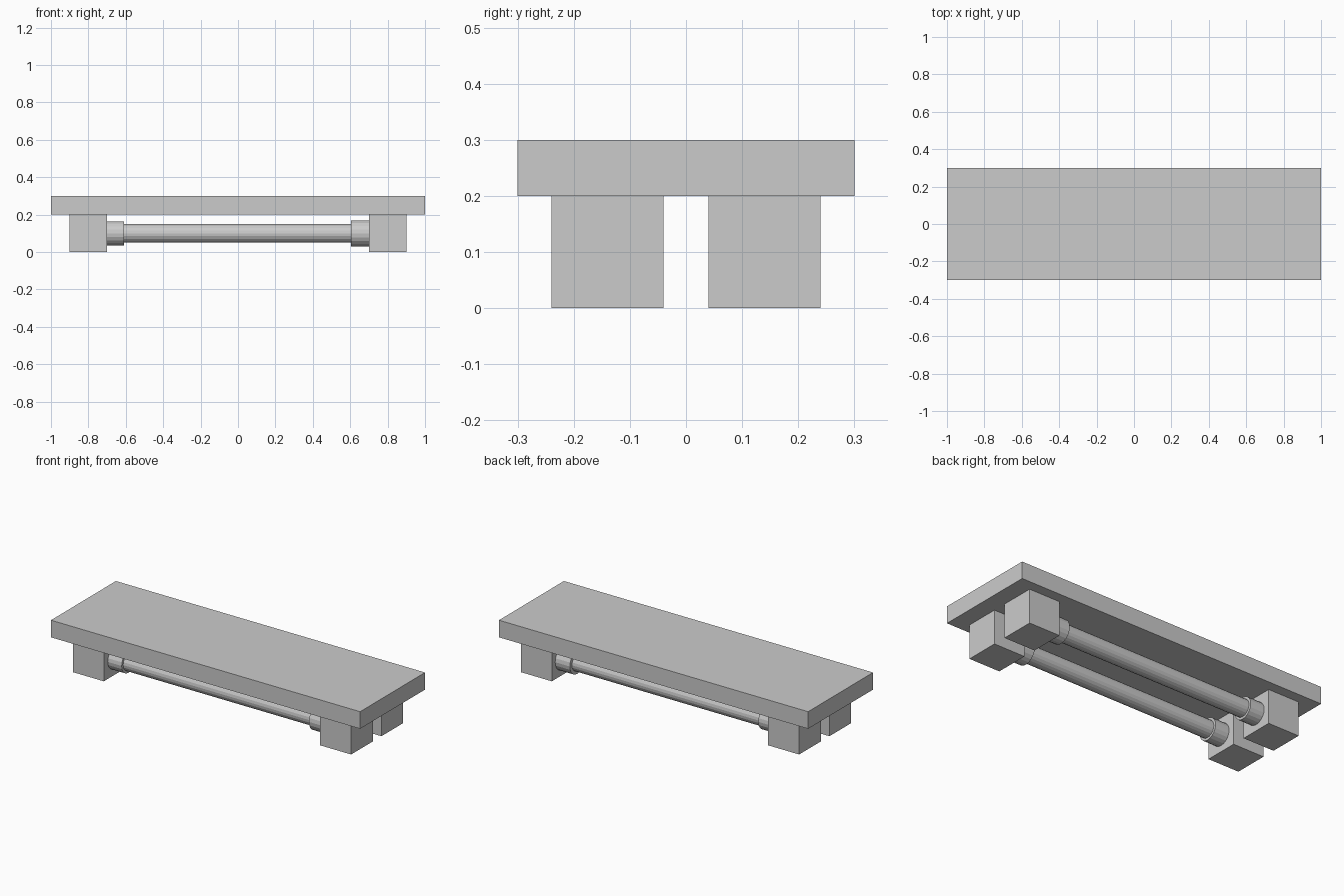
import bpy
from math import pi

if "Cube" in bpy.data.objects:
    bpy.data.objects.remove(bpy.data.objects["Cube"])


def box(name, size, loc):
    bpy.ops.mesh.primitive_cube_add(size=1, location=loc)
    ob = bpy.context.object
    ob.name = name
    ob.scale = size
    bpy.ops.object.transform_apply(location=False, rotation=False, scale=True)
    return ob


def rod(name, radius, x0, x1, y, z=0.1, sides=20):
    bpy.ops.mesh.primitive_cylinder_add(
        vertices=sides, radius=radius, depth=x1 - x0,
        location=((x0 + x1) / 2, y, z), rotation=(0, pi / 2, 0))
    ob = bpy.context.object
    ob.name = name
    return ob


# Flat top slab
box("top_slab", (2.0, 0.6, 0.1), (0, 0, 0.25))

for row, y in (("front", -0.14), ("back", 0.14)):
    # Square feet at both ends
    for side, sx in (("left", -1), ("right", 1)):
        box(f"{row}_{side}_foot", (0.2, 0.2, 0.2), (sx * 0.8, y, 0.1))
    # Long bar between the feet
    rod(f"{row}_bar", 0.05, -0.7, 0.7, y)
    # End collars, the right one slightly wider
    rod(f"{row}_left_collar", 0.064, -0.705, -0.61, y)
    rod(f"{row}_right_collar", 0.069, 0.605, 0.705, y)
